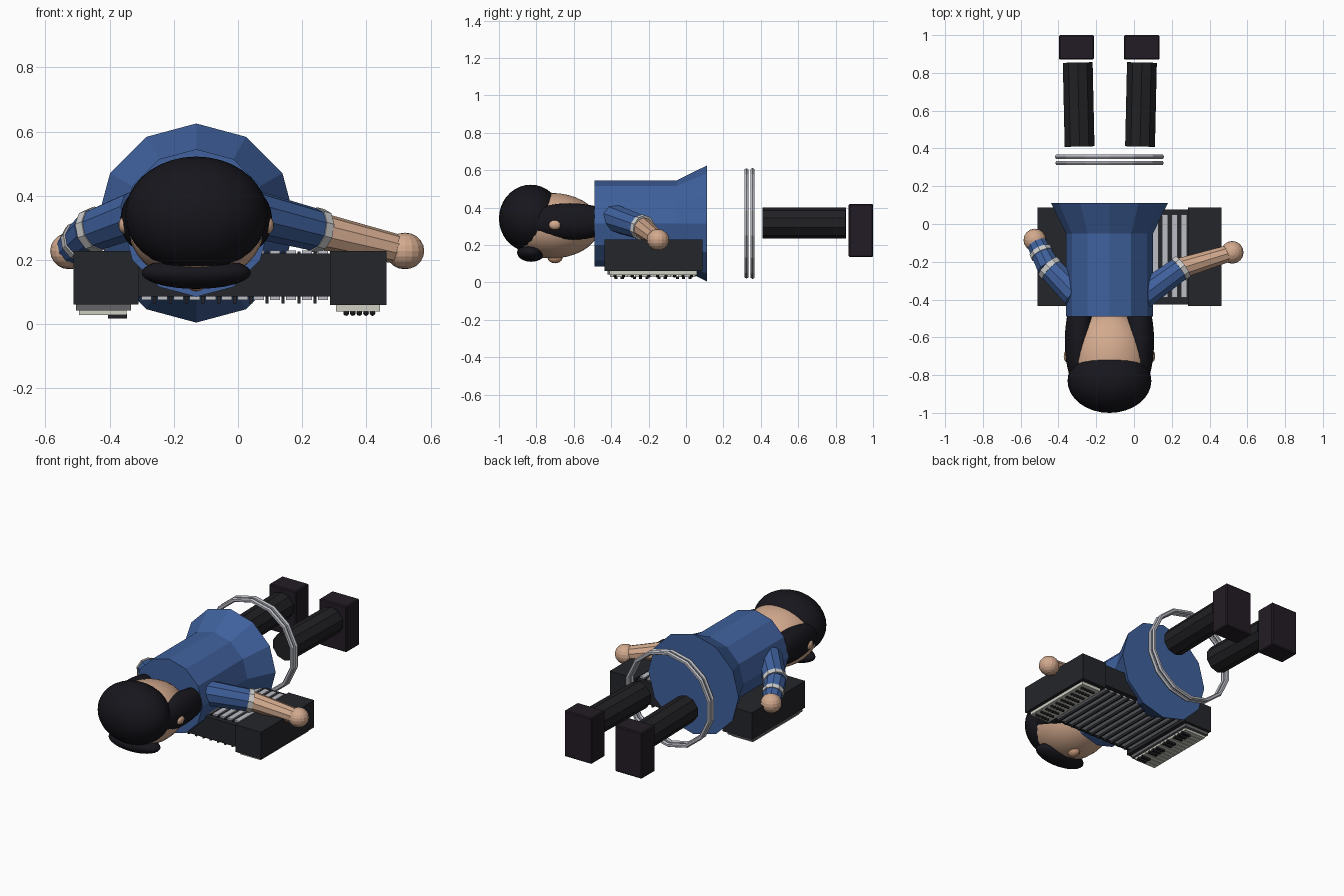
import bpy, bmesh, math
from mathutils import Vector, Matrix

if "Cube" in bpy.data.objects:
    bpy.data.objects.remove(bpy.data.objects["Cube"])


def material(name, rgb):
    m = bpy.data.materials.new(name)
    m.diffuse_color = (*rgb, 1)
    m.use_nodes = True
    m.node_tree.nodes["Principled BSDF"].inputs["Base Color"].default_value = m.diffuse_color
    return m


BLUE = material("blue_cloth", (0.05, 0.12, 0.34))
SKIN = material("skin", (0.65, 0.40, 0.27))
NOSE = material("nose_skin", (0.55, 0.30, 0.18))
HAIR = material("black_hair", (0.008, 0.008, 0.012))
DARK = material("dark_cloth", (0.015, 0.015, 0.018))
BOOT = material("boot_leather", (0.016, 0.012, 0.018))
CASE = material("case_black", (0.018, 0.019, 0.023))
WHITE = material("white_trim", (0.62, 0.62, 0.65))
SILVER = material("silver", (0.50, 0.51, 0.56))
CREAM = material("cream", (0.62, 0.62, 0.55))
GREY = material("grey_plate", (0.13, 0.13, 0.14))
CX = -0.13  # body centre line


def finish(name, bm, mat):
    bmesh.ops.recalc_face_normals(bm, faces=bm.faces)
    me = bpy.data.meshes.new(name)
    bm.to_mesh(me)
    bm.free()
    me.materials.append(mat)
    ob = bpy.data.objects.new(name, me)
    bpy.context.collection.objects.link(ob)
    return ob


def add_box(bm, x, y, z):
    size = Matrix.Diagonal((x[1] - x[0], y[1] - y[0], z[1] - z[0], 1))
    mid = Matrix.Translation((sum(x) / 2, sum(y) / 2, sum(z) / 2))
    bmesh.ops.create_cube(bm, size=1, matrix=mid @ size)


def boxes(name, items, mat, bevel=0):
    bm = bmesh.new()
    for it in items:
        add_box(bm, *it)
    ob = finish(name, bm, mat)
    if bevel:
        mod = ob.modifiers.new("bevel", 'BEVEL')
        mod.width, mod.segments = bevel, 1
    return ob


def ball(name, c, r, mat, seg=32, rings=18, smooth=True):
    bm = bmesh.new()
    bmesh.ops.create_uvsphere(bm, u_segments=seg, v_segments=rings, radius=1,
                              matrix=Matrix.Translation(c) @ Matrix.Diagonal((*r, 1)))
    for f in bm.faces:
        f.smooth = smooth
    return finish(name, bm, mat)


def limb(name, a, b, r1, r2, mat, n=10):
    a, b = Vector(a), Vector(b)
    rot = (b - a).to_track_quat('Z', 'Y').to_matrix().to_4x4()
    bm = bmesh.new()
    bmesh.ops.create_cone(bm, cap_ends=True, segments=n, radius1=r1, radius2=r2,
                          depth=(b - a).length,
                          matrix=Matrix.Translation((a + b) / 2) @ rot)
    return finish(name, bm, mat)


def lathe_y(name, profile, cx, cz, n, mat):
    # rings of n points stacked along y, capped at both ends
    bm = bmesh.new()
    rings = [[bm.verts.new((cx + r * math.sin(2 * math.pi * i / n), y,
                            cz + r * math.cos(2 * math.pi * i / n)))
              for i in range(n)] for y, r in profile]
    for p, q in zip(rings, rings[1:]):
        for i in range(n):
            j = (i + 1) % n
            bm.faces.new((p[i], p[j], q[j], q[i]))
    bm.faces.new(rings[0])
    bm.faces.new(rings[-1])
    return finish(name, bm, mat)


def ring_y(name, y, R, r, n, m, mat):
    bm = bmesh.new()
    grid = []
    for i in range(n):
        a = 2 * math.pi * i / n
        grid.append([])
        for k in range(m):
            b = 2 * math.pi * k / m
            d = R + r * math.cos(b)
            grid[i].append(bm.verts.new((CX + d * math.sin(a), y + r * math.sin(b),
                                         0.315 + d * math.cos(a))))
    for i in range(n):
        for k in range(m):
            bm.faces.new((grid[i][k], grid[(i + 1) % n][k],
                          grid[(i + 1) % n][(k + 1) % m], grid[i][(k + 1) % m]))
    return finish(name, bm, mat)


# tunic body and flared skirt
lathe_y("torso", [(-0.49, 0.23), (-0.05, 0.23)], CX, 0.315, 12, BLUE)
lathe_y("skirt", [(-0.055, 0.228), (0.112, 0.31)], CX, 0.315, 12, BLUE)

# hem rings
ring_y("hem_ring_upper", 0.323, 0.282, 0.013, 14, 6, SILVER)
ring_y("hem_ring_lower", 0.356, 0.284, 0.013, 14, 6, SILVER)

# legs and boots
for side, hip, foot, x in (("left", -0.288, -0.298, (-0.397, -0.212)),
                           ("right", 0.032, 0.042, (-0.053, 0.135))):
    limb(side + "_leg", (hip, 0.41, 0.318), (foot, 0.855, 0.318), 0.083, 0.083, DARK)
    boxes(side + "_boot", [(x, (0.87, 1.0), (0.135, 0.42))], BOOT, 0.006)

# head
ball("head", (CX, -0.72, 0.303), (0.212, 0.26, 0.175), SKIN)
ball("hair_cap", (CX, -0.83, 0.342), (0.222, 0.17, 0.18), HAIR)
ball("fringe", (CX, -0.828, 0.16), (0.17, 0.075, 0.05), HAIR)
ball("nose", (CX, -0.70, 0.132), (0.032, 0.04, 0.03), NOSE, 16, 10)
for side, s in (("left", -1), ("right", 1)):
    ball(side + "_side_hair", (CX + s * 0.16, -0.62, 0.325), (0.076, 0.25, 0.098), HAIR)
    ball(side + "_ear", (CX + s * 0.222, -0.70, 0.308), (0.02, 0.034, 0.027), SKIN, 16, 10)


def along(a, b, t):
    return Vector(a).lerp(Vector(b), t)


# right arm: short sleeve, cuff, bare forearm
sh, el, ha = (0.04, -0.385, 0.345), (0.245, -0.235, 0.293), (0.52, -0.15, 0.228)
limb("right_sleeve", sh, el, 0.075, 0.066, BLUE)
limb("right_cuff", along(sh, el, 0.95), along(sh, el, 1.06), 0.07, 0.07, WHITE)
limb("right_forearm", along(el, ha, -0.05), ha, 0.058, 0.045, SKIN)
ball("right_hand", ha, (0.06, 0.06, 0.057), SKIN, 16, 10, False)

# left arm: bent sleeve with white bands
sh, el, ha = (-0.31, -0.375, 0.345), (-0.455, -0.225, 0.29), (-0.525, -0.085, 0.228)
limb("left_sleeve", sh, el, 0.075, 0.066, BLUE)
limb("left_elbow_band", along(sh, el, 0.86), along(sh, el, 1.0), 0.071, 0.071, WHITE)
limb("left_lower_sleeve", along(sh, el, 0.98), along(el, ha, 0.85), 0.064, 0.054, BLUE)
limb("left_wrist_band", along(el, ha, 0.45), along(el, ha, 0.6), 0.064, 0.062, WHITE)
ball("left_hand", ha, (0.06, 0.06, 0.057), SKIN, 16, 10, False)

# squeezebox cases and bellows
Y = (-0.435, 0.087)
boxes("keyboard_case", [((-0.512, -0.31), Y, (0.062, 0.228))], CASE)
boxes("button_case", [((0.286, 0.462), Y, (0.06, 0.228))], CASE)
boxes("bellows_core", [((-0.315, 0.29), (-0.425, 0.078), (0.086, 0.22))], CASE)
xs = [-0.285 + 0.05 * i for i in range(12)]
boxes("bellows_pleats", [((x - 0.016, x + 0.016), (-0.39, 0.05), (0.075, 0.23))
                         for x in xs], SILVER)
boxes("bellows_folds", [((x + 0.02, x + 0.03), (-0.40, 0.06), (0.064, 0.226))
                        for x in xs[:-1]], CASE)

# piano keyboard
boxes("key_bed", [((-0.505, -0.333), (-0.42, 0.07), (0.043, 0.063))], GREY)
n = 14
step = 0.46 / n
boxes("white_keys", [((-0.495, -0.347), (-0.405 + i * step, -0.405 + (i + 0.9) * step),
                      (0.029, 0.045)) for i in range(n)], CREAM)
boxes("black_keys", [((-0.405, -0.345), (-0.405 + (i + 0.7) * step, -0.405 + (i + 1.2) * step),
                      (0.017, 0.032)) for i in range(n - 1) if i % 7 not in (2, 6)], DARK)

# bass button panel
boxes("button_panel", [((0.305, 0.442), (-0.41, 0.06), (0.04, 0.062))], CREAM)
bm = bmesh.new()
for i in range(5):
    for k in range(10):
        bmesh.ops.create_uvsphere(bm, u_segments=8, v_segments=6, radius=0.009,
                                  matrix=Matrix.Translation((0.337 + 0.0205 * i,
                                                             -0.38 + 0.0455 * k, 0.035)))
finish("bass_buttons", bm, DARK)
